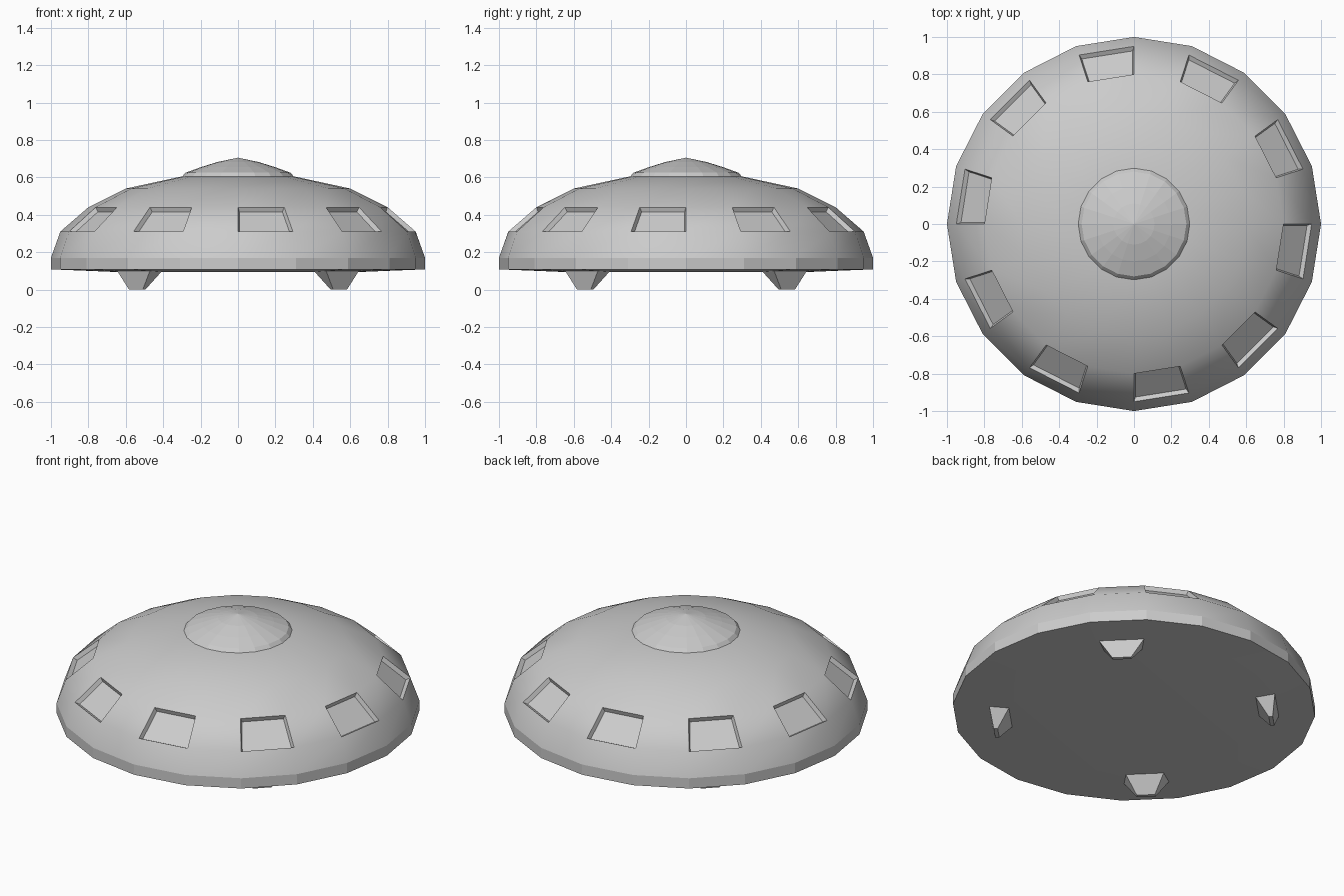
import bpy, bmesh
from math import sin, cos, pi, radians

if "Cube" in bpy.data.objects:
    bpy.data.objects.remove(bpy.data.objects["Cube"])

SIDES = 20


def lathe(bm, profile):
    """Revolve (radius, z) points; radius 0 makes a pole. Returns faces per band."""
    rings = []
    for r, z in profile:
        if r == 0:
            rings.append([bm.verts.new((0, 0, z))] * SIDES)
        else:
            rings.append([bm.verts.new((r * cos(2 * pi * i / SIDES), r * sin(2 * pi * i / SIDES), z))
                          for i in range(SIDES)])
    bands = []
    for lo, hi in zip(rings, rings[1:]):
        band = []
        for i in range(SIDES):
            j = (i + 1) % SIDES
            corners = list(dict.fromkeys((lo[i], lo[j], hi[j], hi[i])))
            band.append(bm.faces.new(corners))
        bands.append(band)
    bmesh.ops.recalc_face_normals(bm, faces=bm.faces[:])
    return bands


def finish(bm, name):
    mesh = bpy.data.meshes.new(name)
    bm.to_mesh(mesh)
    bm.free()
    obj = bpy.data.objects.new(name, mesh)
    bpy.context.collection.objects.link(obj)
    return obj


def smooth(obj, angle):
    bpy.ops.object.select_all(action='DESELECT')
    obj.select_set(True)
    bpy.context.view_layer.objects.active = obj
    bpy.ops.object.shade_smooth_by_angle(angle=radians(angle))


# Saucer hull: closed underside, upright rim, curved upper shell
bm = bmesh.new()
bands = lathe(bm, [(0, 0.095), (0.68, 0.095), (0.80, 0.10), (1.0, 0.108), (1.0, 0.17),
                   (0.95, 0.31), (0.80, 0.44), (0.60, 0.54), (0.30, 0.605), (0, 0.605)])
# Recessed windows in every other panel of the shoulder band
windows = [f for i, f in enumerate(bands[5]) if i % 2 == 1]
bmesh.ops.inset_individual(bm, faces=windows, thickness=0.01, depth=-0.024, use_even_offset=True)
hull = finish(bm, "saucer_hull")
smooth(hull, 30)
# Rim panels stay flat
for p in hull.data.polygons:
    if 0.12 < p.center.z < 0.16:
        p.use_smooth = False

# Low cap on top
bm = bmesh.new()
lathe(bm, [(0.30, 0.603), (0.28, 0.625), (0.20, 0.654), (0.11, 0.682), (0, 0.705)])
finish(bm, "top_cap")

# Four wedge feet on the diagonals
for k, name in enumerate(("back_right", "back_left", "front_left", "front_right")):
    a = pi / 4 + k * pi / 2
    bm = bmesh.new()
    for r0, r1, t0, t1, z in ((0.68, 0.79, 0.107, 0.124, 0.10), (0.75, 0.772, 0.05, 0.052, 0.0)):
        for r, t in ((r0, t0), (r0, -t0), (r1, t1), (r1, -t1)):
            bm.verts.new((r * cos(a) - t * sin(a), r * sin(a) + t * cos(a), z))
    bmesh.ops.convex_hull(bm, input=bm.verts[:])
    bmesh.ops.dissolve_limit(bm, angle_limit=radians(2), verts=bm.verts[:], edges=bm.edges[:])
    bmesh.ops.recalc_face_normals(bm, faces=bm.faces[:])
    finish(bm, name + "_foot")
